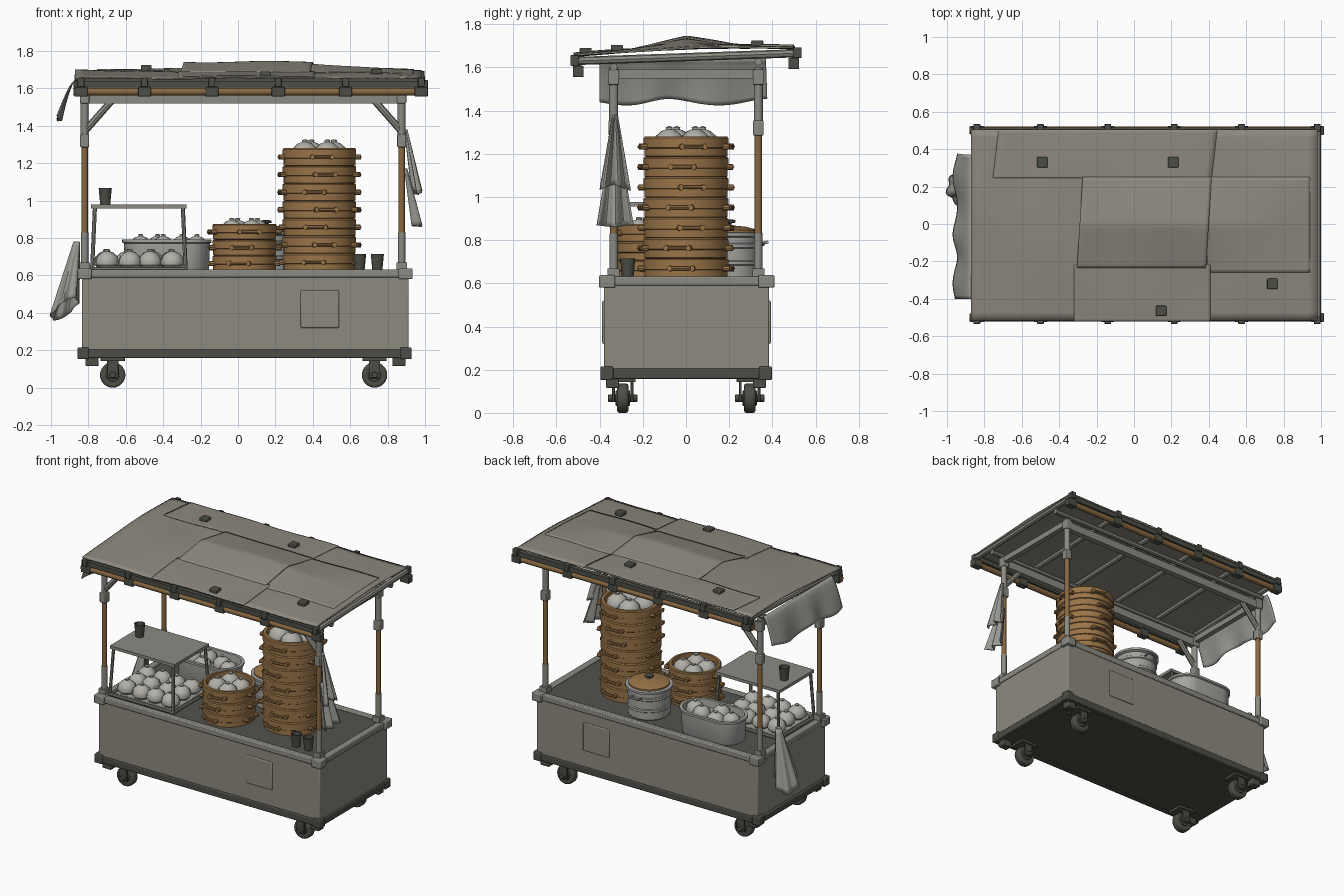
import bpy, bmesh, math, random
from mathutils import Vector, Matrix

if "Cube" in bpy.data.objects:
    bpy.data.objects.remove(bpy.data.objects["Cube"])
random.seed(4)

def mat(name, *c):
    m = bpy.data.materials.new(name)
    m.diffuse_color = (*c, 1)
    m.use_nodes = True
    m.node_tree.nodes["Principled BSDF"].inputs["Base Color"].default_value = m.diffuse_color
    return m
PANEL = mat("warm grey panel", .27, .255, .215)
FRAME = mat("grey frame", .26, .255, .225)
DARK = mat("dark iron", .075, .075, .062)
TOP = mat("counter grey", .085, .085, .075)
CANVAS = mat("canvas", .27, .25, .21)
CLOTH = mat("pale cloth", .34, .33, .30)
WOOD = mat("bamboo pole", .25, .14, .055)
STEAM = mat("steamer bamboo", .32, .175, .065)
BUN = mat("bun dough", .44, .43, .39)
STEEL = mat("steel", .37, .37, .35)

def finish(bm, name, m, bevel=0, thick=0):
    bmesh.ops.recalc_face_normals(bm, faces=bm.faces)
    me = bpy.data.meshes.new(name)
    bm.to_mesh(me); bm.free()
    me.materials.append(m)
    ob = bpy.data.objects.new(name, me)
    bpy.context.collection.objects.link(ob)
    if thick:
        s = ob.modifiers.new("Solidify", "SOLIDIFY"); s.thickness = thick; s.offset = 0
    if bevel:
        b = ob.modifiers.new("Bevel", "BEVEL"); b.width = bevel; b.segments = 2
    return ob

def box(bm, x0, x1, y0, y1, z0, z1):
    M = Matrix.Translation(((x0+x1)/2, (y0+y1)/2, (z0+z1)/2)) @ Matrix.Diagonal((x1-x0, y1-y0, z1-z0, 1))
    bmesh.ops.create_cube(bm, size=1, matrix=M)

def cube(bm, c, s):
    box(bm, c[0]-s[0]/2, c[0]+s[0]/2, c[1]-s[1]/2, c[1]+s[1]/2, c[2]-s[2]/2, c[2]+s[2]/2)

def rod(bm, p, q, r, n=12):
    p, q = Vector(p), Vector(q)
    M = Matrix.Translation((p+q)/2) @ (q-p).to_track_quat('Z', 'Y').to_matrix().to_4x4()
    bmesh.ops.create_cone(bm, cap_ends=True, segments=n, radius1=r, radius2=r, depth=(q-p).length, matrix=M)

def lathe(bm, c, prof, n=32, stretch=0, pleat=0):
    """Spin (radius, height) profile about c; stretch turns the circle into a stadium along x."""
    rings = []
    for r, z in prof:
        ring = []
        for i in range(n):
            a = 2*math.pi*(i+.5)/n
            k = r*(1 + pleat*math.cos(a*n/2+math.pi/2)*(z > .03))
            dx = math.copysign(stretch, math.cos(a))
            ring.append(bm.verts.new((c[0]+k*math.cos(a)+dx, c[1]+k*math.sin(a), c[2]+z)))
        rings.append(ring)
    for A, B in zip(rings, rings[1:]):
        for i in range(n):
            bm.faces.new((A[i], A[(i+1) % n], B[(i+1) % n], B[i]))
    bm.faces.new(rings[0]); bm.faces.new(rings[-1])

def sheet(name, fn, nu, nv, m, thick=.006):
    bm = bmesh.new()
    g = [[bm.verts.new(fn(i/nu, j/nv)) for j in range(nv+1)] for i in range(nu+1)]
    for i in range(nu):
        for j in range(nv):
            bm.faces.new((g[i][j], g[i+1][j], g[i+1][j+1], g[i][j+1]))
    return finish(bm, name, m, thick=thick)

def boxes(name, m, lst, bevel=.006):
    bm = bmesh.new()
    for b in lst: box(bm, *b)
    return finish(bm, name, m, bevel)

# Cart body, hatches, rails
boxes("cart_body", PANEL, [(-.835, .912, -.38, .385, .17, .61)])
boxes("hatch_panels", PANEL, [(.335, .54, -.388, -.37, .32, .52), (.335, .54, .37, .393, .32, .52)])
boxes("counter_top", TOP, [(-.82, .90, -.37, .375, .60, .622)], 0)
boxes("counter_rim", FRAME, [(-.84, .92, -.39, -.345, .59, .632), (-.84, .92, .35, .395, .59, .632),
      (-.84, -.795, -.39, .395, .59, .632), (.875, .92, -.39, .395, .59, .632)])
boxes("rim_corners", FRAME, [(x, x+.075, y, y+.075, .58, .638) for x in (-.857, .858) for y in (-.403, .335)])
boxes("base_rails", DARK, [(-.85, .92, -.39, -.35, .158, .205), (-.85, .92, .35, .393, .158, .205),
      (-.85, -.80, -.39, .393, .158, .205), (.88, .92, -.39, .393, .158, .205), (-.82, .9, -.37, .37, .162, .18)])
boxes("base_corners", DARK, [(x, x+.06, y, y+.06, .152, .215) for x in (-.858, .868) for y in (-.397, .338)])
boxes("base_feet", DARK, [(x, x+.07, y, y+.06, .115, .16) for x in (-.815, .825) for y in (-.37, .31)])

# Caster wheels
tyres, forks = bmesh.new(), bmesh.new()
for x in (-.67, .73):
    for y in (-.293, .295):
        rod(tyres, (x, y-.026, .068), (x, y+.026, .068), .068, 28)
        rod(forks, (x, y-.068, .068), (x, y+.068, .068), .017)
        rod(forks, (x, y-.033, .068), (x, y+.033, .068), .035, 16)
        box(forks, x-.065, x+.065, y-.06, y+.06, .142, .162)
        for s in (-1, 1):
            box(forks, x-.03, x+.03, y+s*.043-.006, y+s*.043+.006, .05, .15)
finish(tyres, "wheel_tyres", DARK, .01)
finish(forks, "wheel_forks", DARK, .003)

# Roof posts with grey sleeves, beams and braces
wood, grey, joint = bmesh.new(), bmesh.new(), bmesh.new()
for x in (-.82, .875):
    for y in (-.335, .335):
        rod(wood, (x, y, .63), (x, y, 1.56), .017)
        rod(grey, (x, y, .63), (x, y, .83), .02)
        rod(grey, (x, y, 1.3), (x, y, 1.6), .021)
        cube(grey, (x, y, .65), (.055, .055, .04))
        cube(joint, (x, y, 1.32), (.048, .048, .07))
        cube(joint, (x, y, 1.555), (.05, .05, .07))
        if (x, y) != (.875, .335):
            s = 1 if x < 0 else -1
            rod(grey, (x, y, 1.37), (x+s*.15, y, 1.54), .019, 8)
    box(grey, x-.018, x+.018, -.36, .36, 1.55, 1.59)
for y in (-.335, .335):
    box(grey, -.84, .895, y-.02, y+.02, 1.52, 1.575)
finish(wood, "post_poles", WOOD); finish(grey, "post_sleeves_and_beams", FRAME)
finish(joint, "post_joints", FRAME, .005)

# Roof frame: rafters, bamboo edge poles, dark bindings
def zr(y): return 1.66+.035*y
RX = (-.84, -.5, -.14, .215, .575, .98)
raft, ends, poles, strips = (bmesh.new() for _ in range(4))
for x in RX:
    rod(raft, (x, -.52, zr(-.52)-.012), (x, .52, zr(.52)-.012), .019, 8)
    for y in (-.515, .515):
        cube(ends, (x, y, zr(y)-.01), (.036, .04, .05))
        cube(ends, (x, y*.97, zr(y)-.06), (.07, .05, .052))
for y in (-.5, .5):
    rod(poles, (-.88, y, zr(y)-.06), (.99, y, zr(y)-.06), .02)
    box(strips, -.875, .985, y-.017, y+.017, zr(y)-.038, zr(y)-.004)
for y in (-.335, .335):
    rod(raft, (-.86, y, zr(y)-.045), (.98, y, zr(y)-.045), .018, 8)
finish(raft, "roof_rafters", FRAME); finish(ends, "roof_bindings", DARK, .004)
finish(poles, "roof_edge_poles", WOOD); finish(strips, "roof_edge_strips", DARK)

# Canvas roof with raised overlapping sheets
def roof(x, y):
    return zr(y)+.014+.016*(1-4*y*y)+.004*math.sin(9*x+3*y)*math.cos(7*y-2*x)
def canvas(name, x0, x1, y0, y1, lift, skew=0):
    def f(u, v):
        y = y0+(y1-y0)*v
        x = x0+(x1-x0)*u+skew*(v-.5)
        return (x, y, roof(x, y)+lift(x, y))
    sheet(name, f, 36, 24, CANVAS, .008)
tent = lambda y: max(0, 1-abs(y)/.24)
canvas("roof_canvas", -.872, .982, -.515, .505, lambda x, y: 0)
canvas("canvas_middle_sheet", -.29, .40, -.235, .25, lambda x, y: .008+.042*tent(y), .03)
canvas("canvas_right_sheet", .39, .94, -.26, .25, lambda x, y: .004+.036*tent(y)*max(0, (.94-x)/.55))
canvas("canvas_front_sheet", -.32, .41, -.52, -.22, lambda x, y: .007)
canvas("canvas_back_sheet", -.74, .43, .245, .5, lambda x, y: .007, .03)
bm = bmesh.new()
for x, y in ((-.49, .33), (.21, .33), (.74, -.32), (.145, -.465)):
    cube(bm, (x, y, roof(x, y)+.017), (.056, .056, .028))
finish(bm, "roof_weights", DARK, .005)

# Hanging cloths
sheet("side_valance", lambda u, v: (-.87-.085*v**.7-.012*v*math.sin(u*17), -.40+.77*u+.015*v*math.sin(u*9),
      1.645-(.205+.015*math.sin(u*11))*v), 40, 10, CLOTH)
def towel(top, bottom, w0, w1, phase):
    def f(u, v):
        w = w0+(w1-w0)*v
        return (.897+.06*v+.02*(.3+v)*math.sin(u*13+phase), -.328+(u-.5)*w,
                top-(top-bottom)*v-.06*v*abs(u-.45)*math.sin(phase+2))
    return f
sheet("towel_upper", towel(1.38, 1.06, .02, .14, 0), 20, 12, CLOTH)
sheet("towel_lower", towel(1.17, .86, .07, .17, 1.5), 20, 12, CLOTH)
def rag(u, v):
    a = 2*math.pi*u
    r = .016+.055*v+.009*v*math.sin(a*6)
    return (-.862-.065*v+r*math.cos(a), .19+1.15*r*math.sin(a), .78-.36*v+.06*v*math.cos(a-2.4)*-1)
sheet("hanging_rag", rag, 48, 12, CLOTH, .005)

# Buns
def bun(bm, x, y, z, r=.066):
    lathe(bm, (x, y, z), [(r*.7, 0), (r*.95, r*.25), (r, r*.55), (r*.85, r*.98), (r*.5, r*1.3),
          (r*.2, r*1.42), (r*.22, r*1.55), (r*.06, r*1.62)], 24, 0, .025)
buns = bmesh.new()

# Bamboo steamers: stacked tiers with handles
def steamer(name, x, y, r, z0, z1, n):
    bm, h = bmesh.new(), (z1-z0)/n
    for i in range(n):
        z = z0+i*h
        p = [(r*.93, 0), (r*.98, .003), (r*.98, h*.42), (r, h*.45), (r, h*.93), (r*.97, h)]
        if i == n-1: p += [(r*.87, h), (r*.87, h-.035), (.01, h-.035)]
        lathe(bm, (x, y, z), p, 40)
        for k in range(4):
            a = k*math.pi/2+random.uniform(-.22, .22)
            d, t = Vector((math.cos(a), math.sin(a), 0)), Vector((-math.sin(a), math.cos(a), 0))
            c = Vector((x, y, z+h*.5))
            rod(bm, c+d*(r+.016)-t*.045, c+d*(r+.016)+t*.045, .009, 8)
            for s in (-1, 1):
                rod(bm, c+d*(r-.02)+t*s*.052, c+d*(r+.018)+t*s*.052, .014, 8)
    finish(bm, name, STEAM)
    for k in range(4):
        a = k*math.pi/2+.5
        bun(buns, x+r*.45*math.cos(a), y+r*.45*math.sin(a), z1-.07, r*.37)
steamer("tall_steamer", .435, 0, .197, .622, 1.28, 7)
steamer("short_steamer", .035, -.15, .172, .622, .875, 3)

# Oval steel tub of buns
bm = bmesh.new()
lathe(bm, (-.38, .23, .622), [(.115, 0), (.12, .01), (.125, .15), (.135, .155), (.135, .17), (.115, .17), (.11, .12), (.01, .12)], 40, .105)
finish(bm, "oval_tub", STEEL)
for x, y in ((-.52, .23), (-.43, .28), (-.40, .17), (-.30, .25), (-.22, .21)):
    bun(buns, x, y, .725, .06)

# Steel pot with wooden lid
bm = bmesh.new()
lathe(bm, (.15, .2, .622), [(.125, 0), (.138, .01), (.138, .06), (.144, .065), (.144, .08), (.138, .085), (.138, .14),
      (.144, .145), (.144, .16), (.138, .165), (.138, .19), (.155, .197), (.155, .212), (.13, .215), (.01, .215)], 36)
for s in (-1, 1):
    for dx in (-.035, .035):
        rod(bm, (.15+dx, .2+s*.12, .78), (.15+dx, .2+s*.175, .79), .007, 8)
    rod(bm, (.107, .2+s*.175, .79), (.193, .2+s*.175, .79), .008, 8)
finish(bm, "steel_pot", STEEL)
bm = bmesh.new()
lathe(bm, (.15, .2, .835), [(.135, 0), (.135, .012), (.08, .027), (.02, .033)], 32)
finish(bm, "pot_lid", STEAM)
bm = bmesh.new()
lathe(bm, (.15, .2, .86), [(.012, 0), (.012, .018), (.03, .022), (.03, .032), (.01, .037)], 16)
finish(bm, "lid_knob", DARK)

# Display stand with tray of buns
bm = bmesh.new()
C = [(-1, -1), (1, -1), (1, 1), (-1, 1)]
low = [Vector((-.53+.25*a, -.13+.2*b, .635)) for a, b in C]
high = [Vector((-.53+.235*a, -.13+.18*b, .965)) for a, b in C]
for i in range(4):
    rod(bm, low[i], high[i], .011, 8)
    rod(bm, low[i], low[(i+1) % 4], .011, 8)
box(bm, -.785, -.275, -.325, .065, .957, .978)
finish(bm, "display_stand", FRAME)
boxes("bun_tray", STEEL, [(-.76, -.30, -.31, .05, .622, .642)], .004)
for i in range(4):
    for j in range(3):
        bun(buns, -.7+i*.115+random.uniform(-.012, .012), -.25+j*.12+random.uniform(-.012, .012), .641, .062)
finish(buns, "buns", BUN)

# Dark cups
bm = bmesh.new()
for c in ((-.71, -.095, .977), (.65, -.27, .625), (.745, -.27, .625)):
    lathe(bm, c, [(.027, 0), (.035, .085), (.036, .09), (.03, .09), (.024, .015), (.004, .015)], 20)
finish(bm, "cups", DARK)

# Smooth shading with sharp edges kept
bpy.ops.object.select_all(action='SELECT')
bpy.context.view_layer.objects.active = bpy.data.objects["buns"]
bpy.ops.object.shade_smooth_by_angle(angle=math.radians(35))
